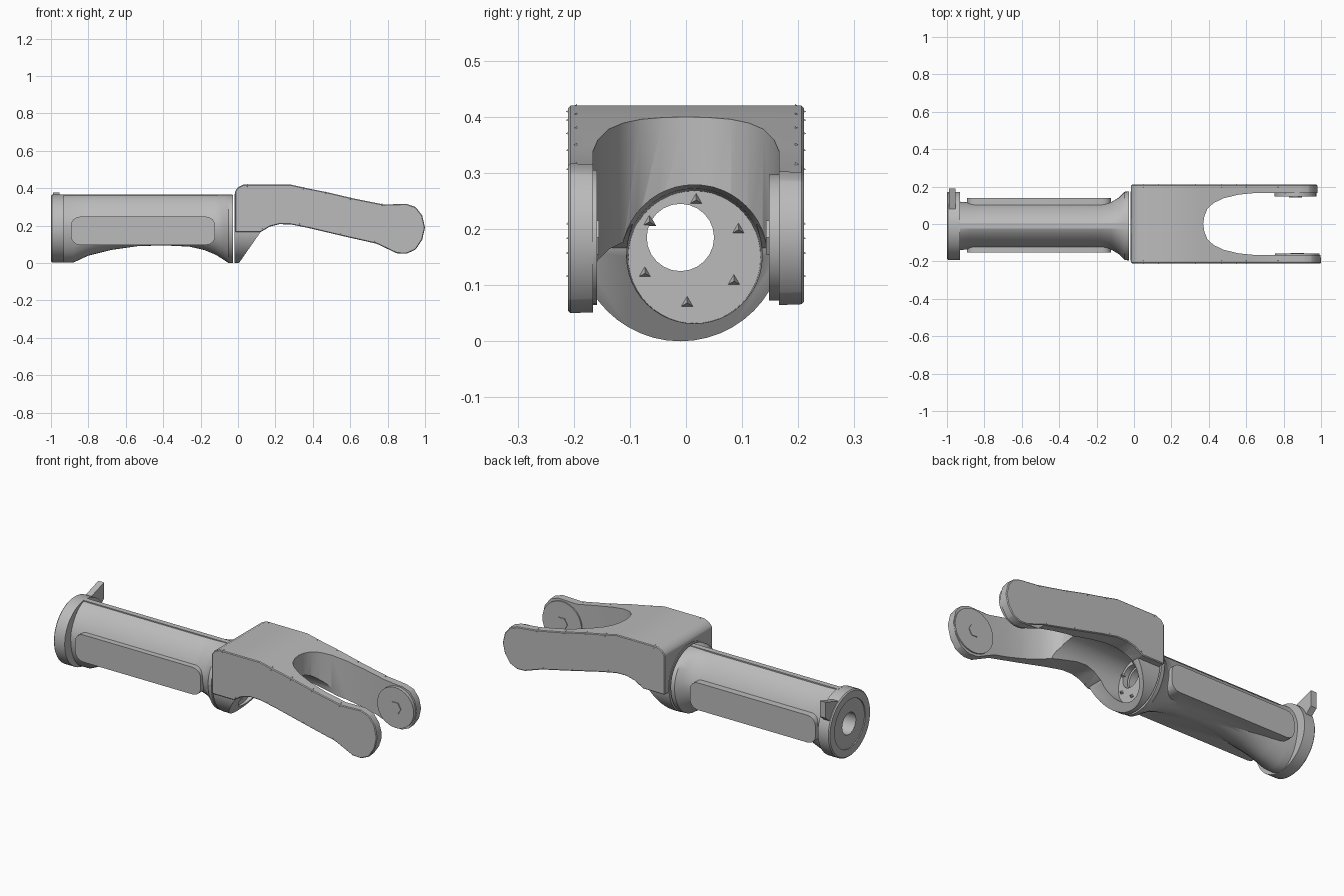
import bpy, bmesh, math
from mathutils import Matrix, Vector

if "Cube" in bpy.data.objects:
    bpy.data.objects.remove(bpy.data.objects["Cube"])

grey = bpy.data.materials.new("light_grey")
grey.use_nodes = True
grey.diffuse_color = (0.5, 0.5, 0.5, 1)
grey.node_tree.nodes["Principled BSDF"].inputs["Base Color"].default_value = (0.5, 0.5, 0.5, 1)

AXIS_Y, AXIS_Z = -0.01, 0.185


def finish(name, bm):
    bmesh.ops.recalc_face_normals(bm, faces=bm.faces)
    mesh = bpy.data.meshes.new(name)
    bm.to_mesh(mesh)
    bm.free()
    mesh.materials.append(grey)
    ob = bpy.data.objects.new(name, mesh)
    bpy.context.collection.objects.link(ob)
    return ob


def loft(name, rings):
    """Skin a row of closed rings and cap both ends."""
    bm = bmesh.new()
    rows = [[bm.verts.new(p) for p in ring] for ring in rings]
    n = len(rows[0])
    for a, b in zip(rows, rows[1:]):
        for i in range(n):
            bm.faces.new((a[i], a[(i + 1) % n], b[(i + 1) % n], b[i]))
    bm.faces.new(rows[0])
    bm.faces.new(rows[-1])
    return finish(name, bm)


def side_prism(name, pts, y0, y1):
    return loft(name, [[(x, y, z) for x, z in pts] for y in (y0, y1)])


def lathe(name, profile, y=AXIS_Y, z=AXIS_Z, n=48):
    """Round solid along x from (x, radius) pairs."""
    turn = [2 * math.pi * i / n for i in range(n)]
    return loft(name, [[(x, y + r * math.cos(t), z + r * math.sin(t)) for t in turn]
                       for x, r in profile])


def select(ob):
    bpy.ops.object.select_all(action='DESELECT')
    ob.select_set(True)
    bpy.context.view_layer.objects.active = ob


def boolean(ob, other, op, keep=False):
    mod = ob.modifiers.new("cut", 'BOOLEAN')
    mod.operation, mod.object, mod.solver = op, other, 'EXACT'
    select(ob)
    bpy.ops.object.modifier_apply(modifier=mod.name)
    if not keep:
        bpy.data.objects.remove(other)


def bevel(ob, width):
    mod = ob.modifiers.new("bevel", 'BEVEL')
    mod.width, mod.segments, mod.limit_method = width, 1, 'ANGLE'
    select(ob)
    bpy.ops.object.modifier_apply(modifier=mod.name)


def smooth(ob, angle=30):
    select(ob)
    bpy.ops.object.shade_smooth_by_angle(angle=math.radians(angle))


# Tube body: (x, half width, underside, roof power), arched below and flared at the fork end
stations = [(-0.94, 0.13, 0.003, 1.15), (-0.88, 0.125, 0.003, 1.3), (-0.80, 0.125, 0.04, 1.3),
            (-0.68, 0.125, 0.07, 1.3), (-0.54, 0.125, 0.09, 1.3), (-0.40, 0.125, 0.095, 1.3),
            (-0.26, 0.125, 0.088, 1.3), (-0.18, 0.125, 0.07, 1.3), (-0.12, 0.128, 0.045, 1.25),
            (-0.08, 0.152, 0.02, 1.1), (-0.05, 0.182, 0.0, 1.0), (-0.028, 0.185, 0.0, 1.0)]
rings = []
MID = 0.2
for x, w, low, power in stations:
    ring = []
    for i in range(40):
        t = 2 * math.pi * i / 40
        c, s = math.cos(t), math.sin(t)
        if s > 0:
            c, s = math.copysign(abs(c) ** power, c), s ** power
        ring.append((x, AXIS_Y + w * c, MID + s * ((0.365 - MID) if s > 0 else (MID - low))))
    rings.append(ring)
tube = loft("tube_body", rings)

# Flat crest along the top of the tube
crest = side_prism("crest", [(-0.94, 0.3), (-0.03, 0.3), (-0.03, 0.367), (-0.94, 0.367)], -0.024, 0.006)
boolean(tube, crest, 'UNION')

# Side pads, one rounded slab running through the tube
pad = []
for cx, cz, start in ((-0.17, 0.20, 0), (-0.845, 0.20, 90), (-0.845, 0.145, 180), (-0.17, 0.145, 270)):
    for k in range(5):
        a = math.radians(start + 22.5 * k)
        pad.append((cx + 0.048 * math.cos(a), cz + 0.048 * math.sin(a)))
pads = side_prism("side_pads", pad, -0.153, 0.14)
boolean(tube, pads, 'UNION')

# End flange, a sharp-edged disc with a shallow recessed face
flange = lathe("end_flange", [(-1.0, 0.176), (-0.994, 0.182), (-0.93, 0.182)])
face_recess = lathe("recess", [(-1.05, 0.135), (-0.994, 0.135)])
boolean(flange, face_recess, 'DIFFERENCE')

# Locating tab on the flange
tab_pts = [(0.04, 0.33), (0.10, 0.35), (0.19, 0.378), (0.19, 0.29), (0.13, 0.24)]
tab = loft("flange_tab", [[(x, y, z) for y, z in tab_pts] for x in (-0.99, -0.955)])

# Fork: side profile of the block and arms
upper = [(-0.015, 0.385), (0.0, 0.405), (0.03, 0.42), (0.28, 0.42), (0.37, 0.40), (0.48, 0.378),
         (0.62, 0.345), (0.78, 0.313), (0.9, 0.317), (0.95, 0.3), (0.985, 0.255), (1.0, 0.19)]
lower = [(0.985, 0.125), (0.95, 0.072), (0.9, 0.05), (0.85, 0.052), (0.74, 0.104), (0.58, 0.14),
         (0.38, 0.187), (0.28, 0.207), (0.22, 0.208), (0.17, 0.195), (0.12, 0.165), (-0.015, 0.165)]
fork = side_prism("fork", upper + lower, -0.21, 0.21)
for v in fork.data.vertices:            # the rear arm is slightly shorter
    if v.co.y > 0 and v.co.x > 0.8:
        v.co.x = 0.8 + (v.co.x - 0.8) * 0.9
        v.co.z = 0.185 + (v.co.z - 0.185) * 0.88
bevel(fork, 0.004)

# Round collar under the fork, trimmed to a slope
collar = lathe("collar", [(-0.018, 0.185), (0.2, 0.185)])
slope = side_prism("slope", [(-0.05, -0.04), (0.005, 0.0), (0.12, 0.165), (0.15, 0.4), (-0.05, 0.4)], -0.3, 0.3)
boolean(collar, slope, 'INTERSECT')
boolean(fork, collar, 'UNION')

# Hollow throat behind the collar
throat = lathe("throat", [(0.012, 0.118), (0.15, 0.122), (0.3, 0.128), (0.62, 0.132)], y=0.015, z=0.15)
boolean(fork, throat, 'DIFFERENCE')

# Open slot between the arms
half = [(0.37, 0.0), (0.376, 0.04), (0.392, 0.08), (0.425, 0.112), (0.48, 0.138),
        (0.56, 0.157), (0.65, 0.166), (1.2, 0.166)]
outline = half + [(x, -y) for x, y in reversed(half[1:])]
slot = loft("slot", [[(x, y, z) for x, y in outline] for z in (-0.1, 0.6)])
boolean(fork, slot, 'DIFFERENCE')

# Bore through the whole arm
bore = lathe("bore", [(-1.1, 0.06), (0.1, 0.06)], n=24)
for part in (tube, flange, fork):
    boolean(part, bore, 'DIFFERENCE', keep=True)
bpy.data.objects.remove(bore)


# Joint discs and hexagonal pins on the inner faces of the arm tips
def joint(name, x, z, r, y0, y1, n):
    pts = [(x + r * math.cos(2 * math.pi * i / n), z + r * math.sin(2 * math.pi * i / n)) for i in range(n)]
    return side_prism(name, pts, y0, y1)


joints = [joint("rear_joint_disc", 0.863, 0.185, 0.112, 0.148, 0.18, 32),
          joint("rear_joint_pin", 0.863, 0.185, 0.035, 0.143, 0.17, 6),
          joint("front_joint_disc", 0.873, 0.185, 0.12, -0.18, -0.159, 32),
          joint("front_joint_pin", 0.873, 0.185, 0.035, -0.17, -0.155, 6)]


# Small three-sided studs along the fork edges and around the throat floor
def stud(bm, pos, direction):
    turn = Vector(direction).to_track_quat('Z', 'Y').to_matrix().to_4x4()
    bmesh.ops.create_cone(bm, cap_ends=True, segments=3, radius1=0.014, radius2=0.0,
                          depth=0.02, matrix=Matrix.Translation(pos) @ turn)


bm = bmesh.new()
for x, z in ((0.05, 0.409), (0.35, 0.394), (0.47, 0.37), (0.6, 0.34), (0.77, 0.306),
             (0.13, 0.183), (0.33, 0.209), (0.55, 0.157), (0.73, 0.116)):
    for side in (-1, 1):
        stud(bm, (x, side * 0.204, z), (0, side, 0))
for k in range(6):
    a = math.radians(60 * k + 25)
    stud(bm, (0.019, 0.01 + 0.092 * math.cos(a), 0.16 + 0.092 * math.sin(a)), (1, 0, 0))
studs = finish("studs", bm)

for part in [tube, flange, fork] + joints:
    smooth(part)
